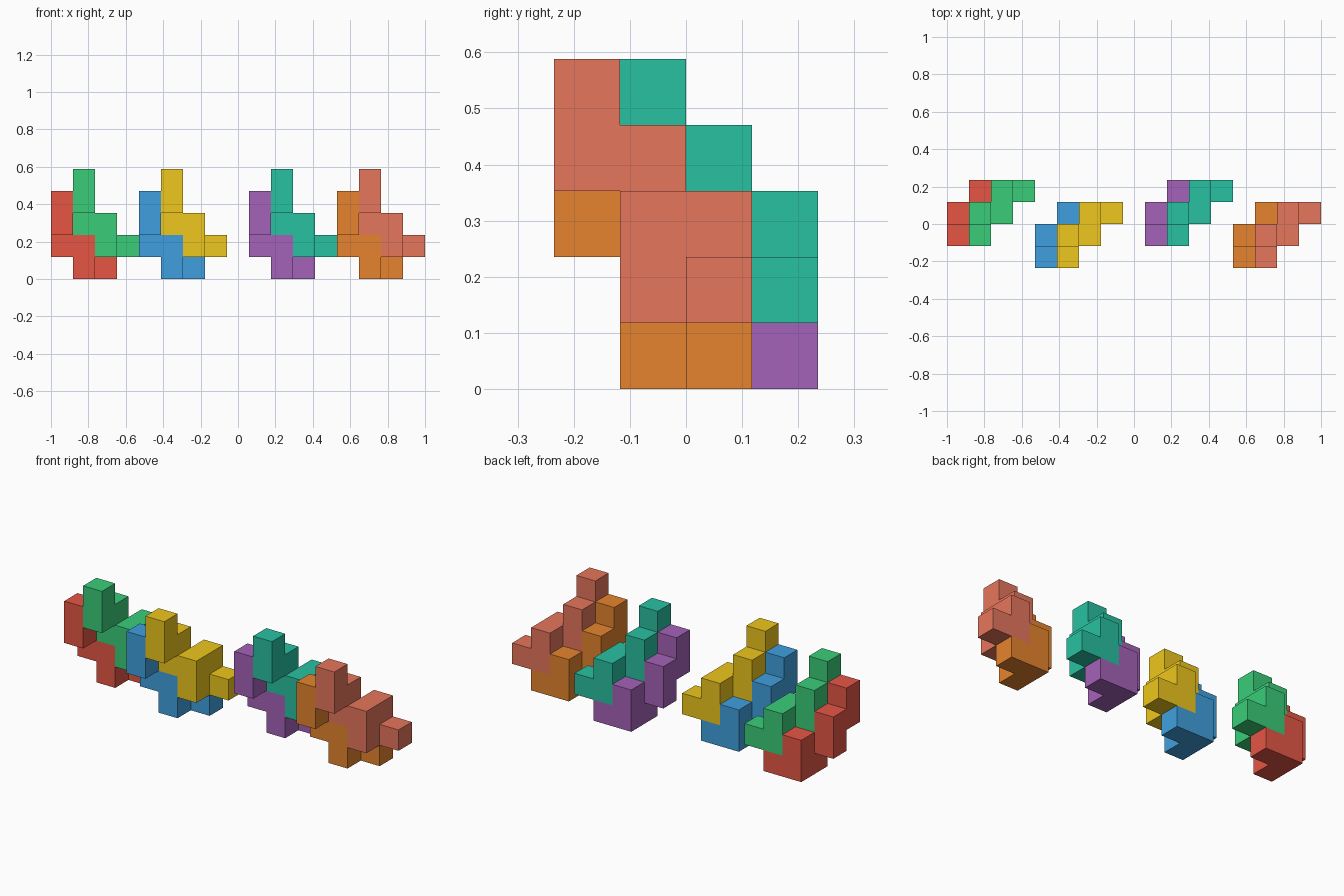
import bpy, bmesh
from mathutils import Color, Vector

if "Cube" in bpy.data.objects:
    bpy.data.objects.remove(bpy.data.objects["Cube"])

U = 2 / 17                       # edge of one cube
ORIGIN = Vector((-1, -U, 0))     # corner of the first piece's grid

# Nine-cube staircase shape shared by every piece
CELLS = [(0, 0, 3), (0, 0, 2), (0, 1, 2), (0, 1, 1), (1, 1, 1),
         (1, 1, 0), (1, 2, 1), (1, 2, 0), (2, 2, 0)]


def polycube(name, shift, color):
    """Closed shell of the staircase, moved by whole grid steps."""
    bm = bmesh.new()
    for cell in CELLS:
        for axis in range(3):
            for side in (0, 1):
                n = list(cell)
                n[axis] += 2 * side - 1
                if tuple(n) in CELLS:
                    continue
                a, b = (axis + 1) % 3, (axis + 2) % 3
                quad = []
                for i, j in ((0, 0), (1, 0), (1, 1), (0, 1)):
                    p = Vector(cell)
                    p[axis] += side
                    p[a] += i
                    p[b] += j
                    quad.append(bm.verts.new(ORIGIN + (p + Vector(shift)) * U))
                bm.faces.new(quad if side else quad[::-1])
    bmesh.ops.remove_doubles(bm, verts=bm.verts, dist=1e-4)
    # merge coplanar squares into clean flat faces
    bmesh.ops.dissolve_limit(bm, angle_limit=0.01, verts=bm.verts, edges=bm.edges)
    mesh = bpy.data.meshes.new(name)
    bm.to_mesh(mesh)
    bm.free()
    mat = bpy.data.materials.new(name)
    linear = Color([c / 255 for c in color]).from_srgb_to_scene_linear()
    mat.diffuse_color = (*linear, 1)
    mat.use_nodes = True
    mat.node_tree.nodes["Principled BSDF"].inputs["Base Color"].default_value = mat.diffuse_color
    mesh.materials.append(mat)
    bpy.context.collection.objects.link(bpy.data.objects.new(name, mesh))


# Four pairs: a lower piece and its copy one step right and up
PAIRS = [((0, 0, 0), ("red", (230, 86, 69)), ("green", (58, 205, 121))),
         ((4, -1, 0), ("blue", (64, 160, 223)), ("yellow", (238, 199, 29))),
         ((9, 0, 0), ("purple", (164, 98, 184)), ("teal", (40, 193, 161))),
         ((13, -1, 0), ("orange", (230, 132, 46)), ("coral", (230, 118, 92)))]
for (x, y, z), (low, low_color), (high, high_color) in PAIRS:
    polycube(low + "_lower_piece", (x, y, z), low_color)
    polycube(high + "_upper_piece", (x + 1, y, z + 1), high_color)
